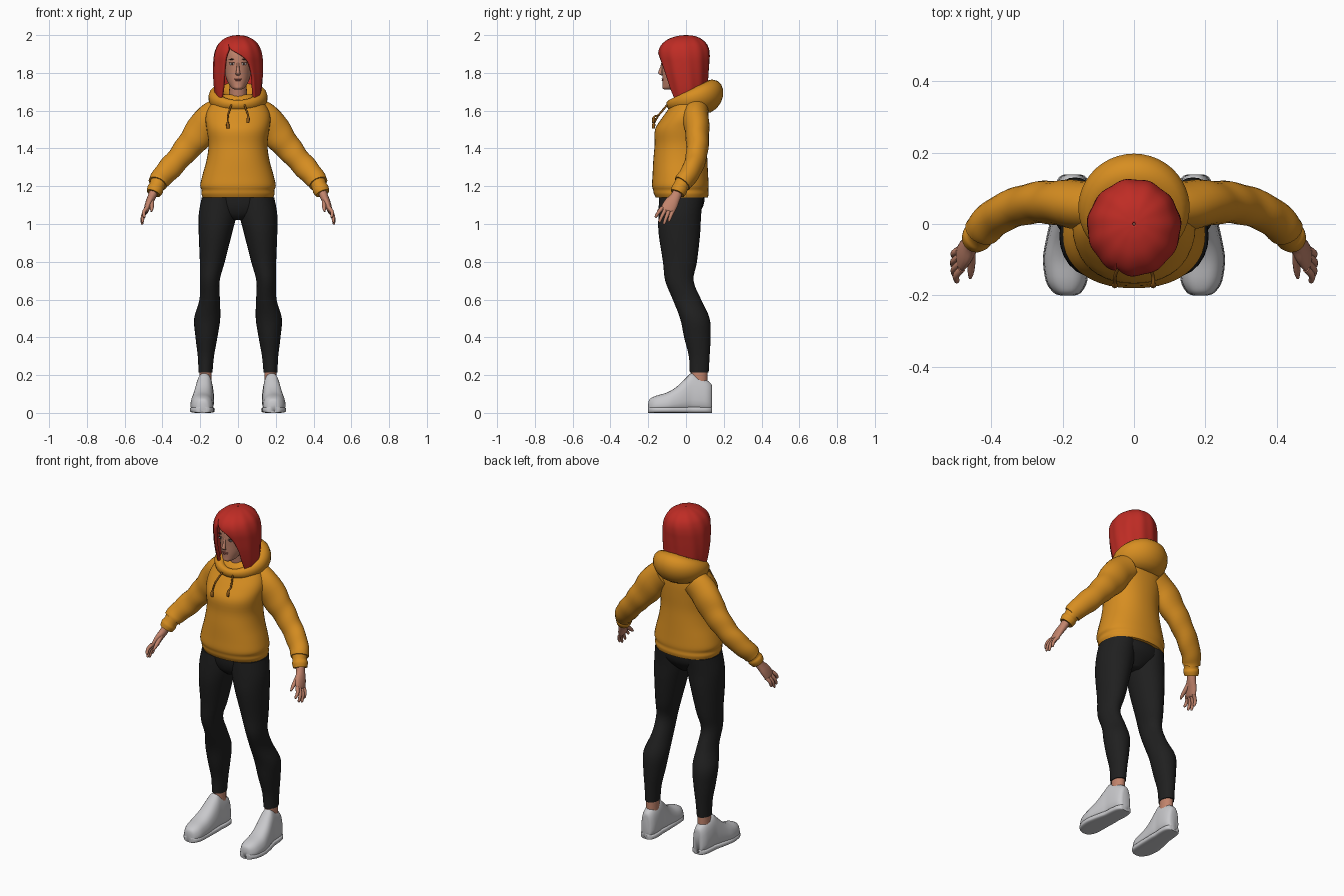
import bpy, bmesh
from math import sin, cos, pi, asin, radians
from mathutils import Vector

cube = bpy.data.objects.get("Cube")
if cube:
    bpy.data.objects.remove(cube, do_unlink=True)


def material(name, r, g, b):
    mat = bpy.data.materials.new(name)
    mat.use_nodes = True
    mat.diffuse_color = (r, g, b, 1)
    bsdf = mat.node_tree.nodes["Principled BSDF"]
    bsdf.inputs["Base Color"].default_value = (r, g, b, 1)
    bsdf.inputs["Roughness"].default_value = 0.8
    return mat


RED = material("hair red", 0.52, 0.025, 0.018)
ORANGE = material("hoodie orange", 0.68, 0.27, 0.015)
CORD = material("cord brown", 0.30, 0.11, 0.01)
BLACK = material("legging black", 0.014, 0.014, 0.014)
GREY = material("shoe grey", 0.58, 0.58, 0.6)
SKIN = material("skin", 0.54, 0.23, 0.15)
LIP = material("lip", 0.38, 0.11, 0.08)
WHITE = material("eye white", 0.7, 0.7, 0.7)
DARK = material("iris and brow dark", 0.06, 0.025, 0.02)


def finish(name, bm, mat, mirror):
    bmesh.ops.recalc_face_normals(bm, faces=bm.faces)
    mesh = bpy.data.meshes.new(name)
    bm.to_mesh(mesh)
    bm.free()
    mesh.materials.append(mat)
    mesh.shade_smooth()
    mesh.set_sharp_from_angle(angle=radians(60))
    obj = bpy.data.objects.new(name, mesh)
    bpy.context.collection.objects.link(obj)
    if mirror:
        obj.modifiers.new("mirror", 'MIRROR').use_mirror_merge = False
    return obj


def skin_rows(name, rows, mat, wrap=True, loop=False, caps=True, mirror=False):
    """Bridge rows of points into one surface."""
    bm = bmesh.new()
    grid = [[bm.verts.new(p) for p in row] for row in rows]
    n = len(grid[0])
    pairs = list(zip(grid, grid[1:]))
    if loop:
        pairs.append((grid[-1], grid[0]))
    for a, b in pairs:
        for i in range(n if wrap else n - 1):
            j = (i + 1) % n
            bm.faces.new((a[i], a[j], b[j], b[i]))
    if caps and not loop:
        bm.faces.new(grid[0])
        bm.faces.new(grid[-1])
    bmesh.ops.remove_doubles(bm, verts=bm.verts, dist=0.0002)
    return finish(name, bm, mat, mirror)


def smooth(keys, steps):
    """Catmull-Rom interpolation through tuples of numbers."""
    out = []
    last = len(keys) - 1
    for i in range(last):
        p, a, b, q = keys[max(i - 1, 0)], keys[i], keys[i + 1], keys[min(i + 2, last)]
        for s in range(steps):
            t = s / steps
            out.append(tuple(
                w + t / 2 * (x - v + t * (2 * v - 5 * w + 4 * x - y + t * (3 * (w - x) + y - v)))
                for v, w, x, y in zip(p, a, b, q)))
    return out + [keys[-1]]


def loft(name, keys, mat, axis=None, n=24, steps=4, power=2, taper=0, ripple=0, mirror=False):
    """Keys are (x, y, z, radius_u, radius_v); sections follow the path or a fixed axis."""
    rings = smooth(keys, steps)
    ref = Vector((0, 0, 1)) if axis == 'Y' else Vector((0, 1, 0))
    fixed = {'Y': Vector((0, 1, 0)), 'Z': Vector((0, 0, 1))}.get(axis)
    rows = []
    for i, (x, y, z, ru, rv) in enumerate(rings):
        before, after = rings[max(i - 1, 0)], rings[min(i + 1, len(rings) - 1)]
        t = fixed or (Vector(after[:3]) - Vector(before[:3])).normalized()
        v = (ref - t * ref.dot(t)).normalized()
        u = v.cross(t)
        row = []
        for k in range(n):
            a = 2 * pi * k / n
            c, s = cos(a), sin(a)
            c = abs(c) ** (2 / power) * (1 if c > 0 else -1)
            s = abs(s) ** (2 / power) * (1 if s > 0 else -1)
            wave = 1 + ripple * sin(i * 1.1 + 2 * sin(a))
            row.append(Vector((x, y, z)) + u * (ru * c * wave * (1 - taper * s)) + v * (rv * s * wave))
        rows.append(row)
    return skin_rows(name, rows, mat, mirror=mirror)


def blob(name, loc, size, mat, mirror=False):
    bm = bmesh.new()
    bmesh.ops.create_uvsphere(bm, u_segments=16, v_segments=10, radius=1)
    for v in bm.verts:
        v.co = Vector([c + d * s for c, d, s in zip(loc, v.co, size)])
    return finish(name, bm, mat, mirror)


# Hoodie body with gathered hem
loft("hoodie_body", [
    (0, -.022, 1.14, .187, .138), (0, -.025, 1.16, .194, .145), (0, -.028, 1.18, .193, .146),
    (0, -.03, 1.205, .2, .15), (0, -.03, 1.26, .188, .147), (0, -.03, 1.34, .166, .143),
    (0, -.028, 1.42, .156, .138), (0, -.026, 1.5, .166, .138), (0, -.008, 1.56, .172, .12),
    (0, .008, 1.61, .158, .1), (0, .02, 1.66, .12, .08), (0, .025, 1.685, .08, .06)],
    ORANGE, 'Z', n=40, power=2.2)

# Sleeves and cuffs
loft("sleeves", [
    (.1, .05, 1.59, .078, .068), (.165, .055, 1.535, .086, .068), (.22, .06, 1.46, .08, .062),
    (.27, .06, 1.4, .07, .058), (.32, .05, 1.34, .063, .055), (.37, .03, 1.285, .062, .052),
    (.41, 0, 1.24, .055, .05), (.425, -.02, 1.215, .052, .048)],
    ORANGE, ripple=.025, mirror=True)
loft("cuffs", [
    (.418, -.01, 1.228, .046, .044), (.43, -.027, 1.2, .04, .04),
    (.438, -.035, 1.183, .044, .043), (.447, -.045, 1.162, .038, .038)], ORANGE, mirror=True)

# Lowered hood: a thick ring, fullest at the back
hood_rows = []
for k in range(48):
    t = 2 * pi * k / 48
    back = (1 - cos(t)) / 2
    row = []
    for j in range(16):
        p = 2 * pi * j / 16
        up = (.028 + .062 * back) * sin(p)
        out = (.024 + .052 * back) * cos(p) + .2 * up
        row.append((sin(t) * (.103 + out), .02 - cos(t) * (.1 + out), 1.628 + .047 * back + up))
    hood_rows.append(row)
skin_rows("hood", hood_rows, ORANGE, loop=True)

# Drawstrings with knotted ends
for side, label, low in ((-1, "right", 1.505), (1, "left", 1.535)):
    loft(label + "_drawstring", [
        (side * .035, -.1, 1.63, .005, .005), (side * .052, -.142, 1.58, .005, .005),
        (side * .054, -.166, low + .035, .005, .005), (side * .054, -.171, low + .02, .009, .009),
        (side * .052, -.172, low, .007, .007)], CORD, n=8)

# Leggings
loft("leggings_hips", [
    (0, -.03, 1.02, .04, .06), (0, -.03, 1.05, .12, .09), (0, -.022, 1.1, .18, .115),
    (0, -.02, 1.17, .182, .12)], BLACK, 'Z')
loft("leggings_legs", [
    (.1, -.025, 1.14, .092, .117), (.108, -.033, 1.05, .1, .113), (.12, -.035, .95, .088, .11),
    (.136, -.032, .8, .066, .09), (.149, -.035, .7, .052, .075), (.15, .005, .6, .054, .075),
    (.163, .047, .5, .069, .078), (.167, .06, .4, .058, .07), (.17, .07, .3, .043, .055),
    (.172, .07, .215, .037, .05)], BLACK, 'Z', mirror=True)

# Ankles and shoes
loft("ankles", [(.172, .07, .14, .033, .043), (.172, .07, .23, .033, .043)], SKIN, 'Z', mirror=True)
shoe = [(-.2, .186, .015, .05), (-.192, .187, .034, .073), (-.16, .189, .053, .09),
        (-.1, .191, .059, .108), (-.05, .187, .056, .138), (0, .181, .051, .185),
        (.03, .178, .047, .21), (.07, .175, .047, .193), (.11, .173, .043, .173),
        (.132, .172, .032, .155), (.138, .172, .02, .14)]
loft("shoes", [(x, y, h / 2 + .004, w, h / 2 - .004) for y, x, w, h in shoe],
     GREY, 'Y', power=2.7, taper=.18, mirror=True)
loft("soles", [(x, y, .016, w + .005, .016) for y, x, w, h in shoe],
     GREY, 'Y', power=4, mirror=True)

# Hands: palm, four fingers and thumb
loft("palms", [
    (.443, -.04, 1.18, .023, .025), (.456, -.055, 1.145, .022, .028),
    (.472, -.078, 1.11, .019, .038), (.485, -.097, 1.075, .014, .038),
    (.488, -.1, 1.066, .008, .03)], SKIN, n=16, mirror=True)
tips = ((.498, -.163, 1.035), (.507, -.143, 1.008), (.51, -.118, .998), (.508, -.092, 1.012))
for name, k, tip in zip(("index", "middle", "ring", "little"), range(4), tips):
    base = Vector((.483, -.126 + .019 * k, 1.085 - .005 * k))
    end = Vector(tip)
    knuckle = base.lerp(end, .5) + Vector((.008, 0, .003))
    loft(name + "_fingers", [
        (*base, .011, .011), (*knuckle, .0095, .0095),
        (*base.lerp(end, .9), .0075, .0075), (*end, .003, .003)], SKIN, n=10, mirror=True)
loft("thumbs", [
    (.458, -.07, 1.135, .014, .014), (.456, -.105, 1.105, .012, .012),
    (.457, -.135, 1.08, .009, .009), (.459, -.152, 1.066, .004, .004)], SKIN, n=10, mirror=True)

# Neck and head
loft("neck", [(0, .015, 1.6, .06, .055), (0, .005, 1.66, .048, .048), (0, -.01, 1.77, .046, .05)],
     SKIN, 'Z')
loft("head", [
    (0, -.09, 1.712, .018, .025), (0, -.078, 1.72, .033, .046), (0, -.062, 1.738, .047, .062),
    (0, -.045, 1.77, .062, .08), (0, -.03, 1.81, .071, .097), (0, -.025, 1.86, .076, .105),
    (0, -.02, 1.91, .074, .106), (0, -.015, 1.95, .058, .085), (0, -.01, 1.975, .025, .045)],
    SKIN, 'Z', n=32)

# Face details
loft("nose", [
    (0, -.125, 1.785, .006, .004), (0, -.133, 1.793, .013, .009), (0, -.137, 1.803, .011, .01),
    (0, -.129, 1.83, .007, .008), (0, -.124, 1.86, .006, .005)], SKIN, 'Z', n=16)
blob("eyes", (.031, -.121, 1.847), (.014, .005, .0065), WHITE, True)
blob("irises", (.031, -.125, 1.847), (.006, .0025, .006), DARK, True)
blob("upper_lashes", (.031, -.1225, 1.854), (.016, .005, .0022), DARK, True)
blob("brows", (.032, -.12, 1.872), (.018, .006, .003), DARK, True)
blob("upper_lip", (0, -.122, 1.768), (.02, .007, .004), LIP)
blob("lower_lip", (0, -.122, 1.761), (.016, .0075, .005), LIP)

# Bob hair: rows of (z, centre y, radius x, radius y, opening left, opening right)
hair_rows = []
for z, cy, rx, ry, lo, hi in smooth([
        (1.665, 0, .116, .098, -.09, .09), (1.72, 0, .126, .113, -.084, .084),
        (1.79, -.005, .131, .125, -.077, .077), (1.85, -.008, .131, .132, -.07, .056),
        (1.89, -.01, .128, .136, -.062, .02), (1.925, -.01, .119, .132, -.05, -.04),
        (1.955, -.008, .103, .116, -.05, -.05), (1.98, -.005, .075, .086, -.04, -.04),
        (1.995, 0, .04, .046, -.02, -.02), (2, 0, .004, .004, 0, 0)], 5):
    start = asin(max(-1, min(1, max(hi, lo) / rx)))
    stop = 2 * pi + asin(max(-1, min(1, lo / rx)))
    row = []
    for k in range(73):
        a = start + (stop - start) * k / 72
        lock = 1 + .014 * cos(11 * a + 8 * (z - 1.8))
        row.append((rx * lock * sin(a), cy - ry * lock * cos(a), z))
    hair_rows.append(row)
hair = skin_rows("bob_hair", hair_rows, RED, wrap=False, caps=False)
shell = hair.modifiers.new("thickness", 'SOLIDIFY')
shell.thickness = .016
shell.offset = -1
